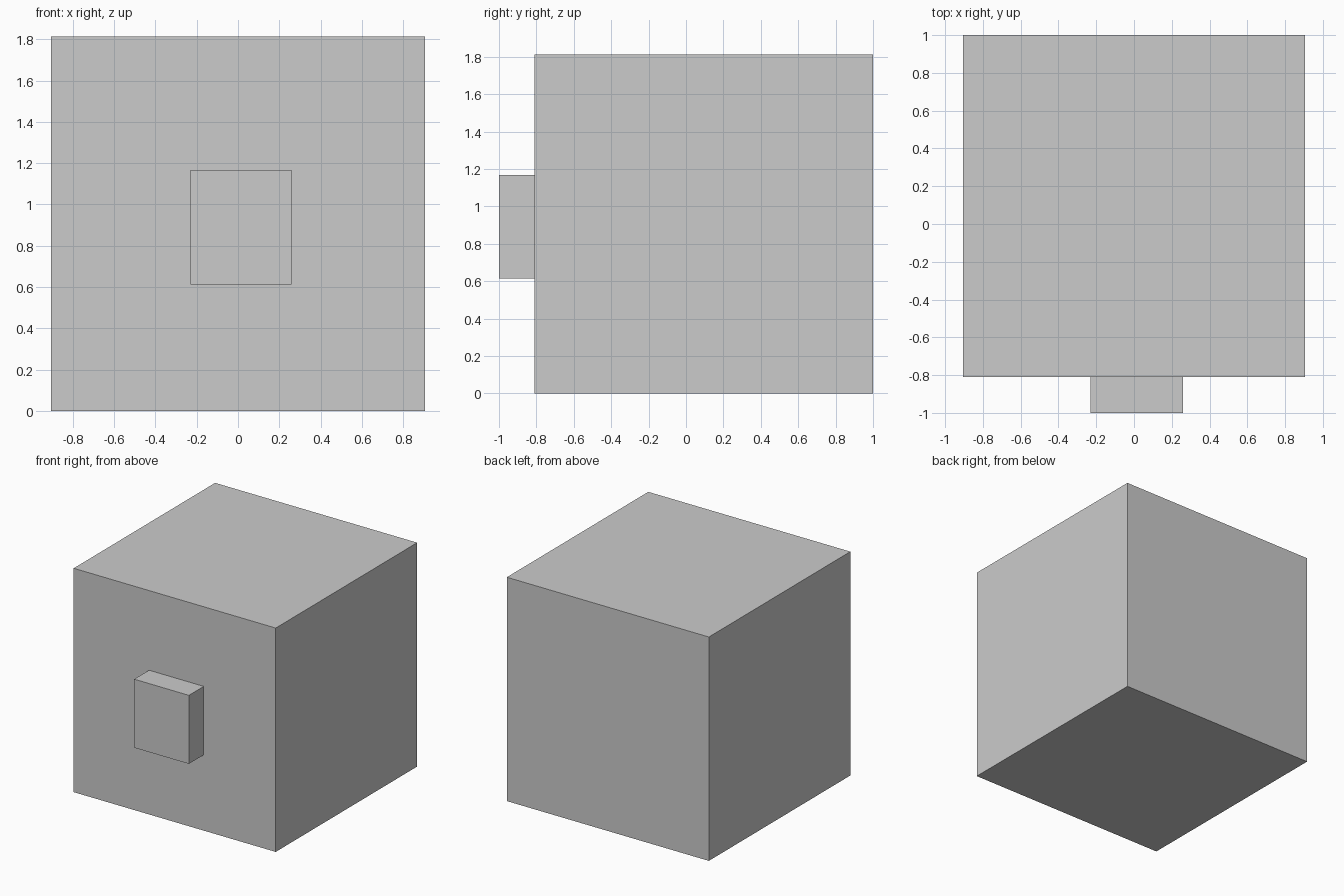
import bpy

if "Cube" in bpy.data.objects:
    bpy.data.objects.remove(bpy.data.objects["Cube"])


def box(name, lo, hi):
    """Axis-aligned box between two corners."""
    centre = [(a + b) / 2 for a, b in zip(lo, hi)]
    bpy.ops.mesh.primitive_cube_add(size=1, location=centre)
    obj = bpy.context.object
    obj.name = name
    obj.scale = [b - a for a, b in zip(lo, hi)]
    bpy.ops.object.transform_apply(location=False, rotation=False, scale=True)
    return obj


# Large cube body
box("body", (-0.905, -0.81, 0.0), (0.905, 1.0, 1.813))

# Small block standing out from the front face
box("front_block", (-0.23, -1.0, 0.613), (0.26, -0.81, 1.168))
